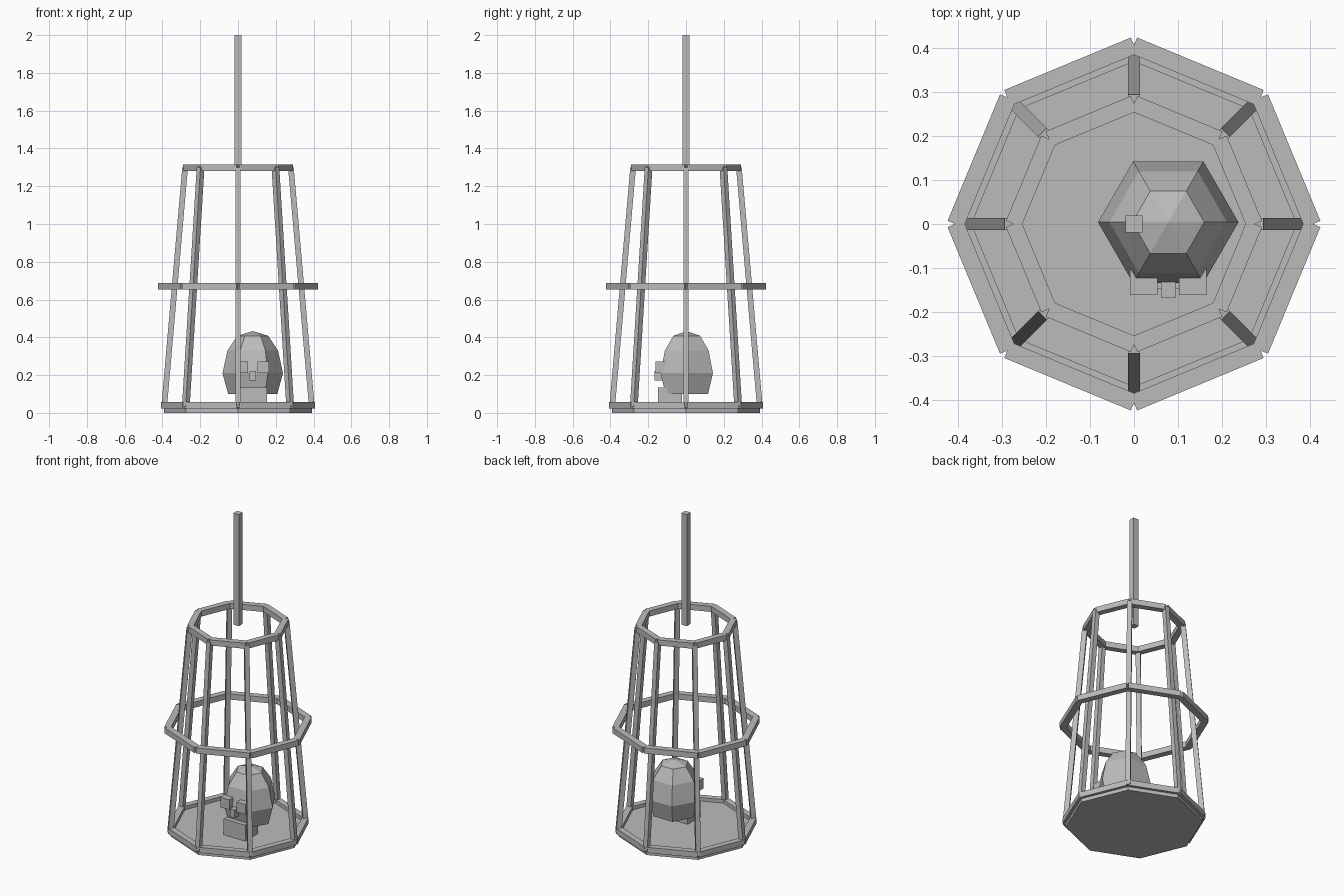
import bpy, bmesh, math
from mathutils import Vector, Matrix

cube = bpy.data.objects.get("Cube")
if cube:
    bpy.data.objects.remove(cube, do_unlink=True)

GREY = (0.5, 0.5, 0.5, 1)
mat = bpy.data.materials.new("plain grey")
mat.use_nodes = True
mat.diffuse_color = GREY
mat.node_tree.nodes["Principled BSDF"].inputs["Base Color"].default_value = GREY

SIDES = 8
STEP = 2 * math.pi / SIDES


def finish(name, bm):
    bmesh.ops.recalc_face_normals(bm, faces=bm.faces[:])
    mesh = bpy.data.meshes.new(name)
    bm.to_mesh(mesh)
    bm.free()
    mesh.materials.append(mat)
    obj = bpy.data.objects.new(name, mesh)
    bpy.context.collection.objects.link(obj)
    return obj


def add_box(bm, lo, hi, turn=0.0):
    """Axis-aligned box between two corners, turned about the z axis."""
    lo, hi = Vector(lo), Vector(hi)
    m = (Matrix.Rotation(turn, 4, 'Z') @ Matrix.Translation((lo + hi) / 2)
         @ Matrix.Diagonal((*(hi - lo), 1)))
    bmesh.ops.create_cube(bm, size=1, matrix=m)


def box(name, lo, hi):
    bm = bmesh.new()
    add_box(bm, lo, hi)
    return finish(name, bm)


def lathe(name, profile, sides, x=0, y=0):
    """Stacked rings of (radius, z), capped; a zero radius makes a point."""
    bm = bmesh.new()
    rings = []
    for r, z in profile:
        n = sides if r else 1
        rings.append([bm.verts.new((x + r * math.cos(2 * math.pi * i / sides),
                                    y + r * math.sin(2 * math.pi * i / sides), z))
                      for i in range(n)])
    for a, b in zip(rings, rings[1:]):
        for i in range(sides):
            j = (i + 1) % sides
            if len(b) == 1:
                bm.faces.new((a[i], a[j], b[0]))
            else:
                bm.faces.new((a[i], a[j], b[j], b[i]))
    for ring in (rings[0], rings[-1]):
        if len(ring) > 1:
            bm.faces.new(ring)
    return finish(name, bm)


def beam_ring(name, inner, outer, half, z0, z1):
    """Ring of straight beams that leave small notches at the corners."""
    bm = bmesh.new()
    for i in range(SIDES):
        add_box(bm, (inner, -half, z0), (outer, half, z1), (i + 0.5) * STEP)
    return finish(name, bm)


# Cage floor and its three rings
lathe("cage_floor", [(0.391, 0.0), (0.391, 0.035)], SIDES)
beam_ring("bottom_ring", 0.342, 0.379, 0.149, 0.022, 0.057)
beam_ring("middle_ring", 0.356, 0.395, 0.156, 0.652, 0.687)
beam_ring("top_ring", 0.235, 0.272, 0.105, 1.28, 1.315)

# Leaning bars
bm = bmesh.new()
for i in range(SIDES):
    before = set(bm.verts)
    add_box(bm, (-0.015, -0.014, 0.03), (0.015, 0.014, 1.3))
    new = [v for v in bm.verts if v not in before]
    for v in new:
        v.co.x += 0.391 if v.co.z < 0.5 else 0.28
    bmesh.ops.rotate(bm, verts=new, matrix=Matrix.Rotation(i * STEP, 3, 'Z'))
finish("cage_bars", bm)

# Hanging pole
box("hanging_pole", (-0.019, -0.019, 1.3), (0.019, 0.019, 2.0))

# Six-sided bird inside the cage
CX = 0.078
lathe("bird_body", [(0.13, 0.1), (0.16, 0.21), (0.134, 0.33), (0.082, 0.408), (0, 0.433)],
      6, CX, 0.004)
for side, name in ((-1, "right_eye"), (1, "left_eye")):
    c = CX + side * 0.056
    box(name, (c - 0.031, -0.162, 0.21), (c + 0.031, -0.1, 0.273))
box("beak", (CX - 0.017, -0.168, 0.172), (CX + 0.017, -0.1, 0.222))
box("feet", (CX - 0.076, -0.147, 0.03), (CX + 0.076, -0.02, 0.135))
